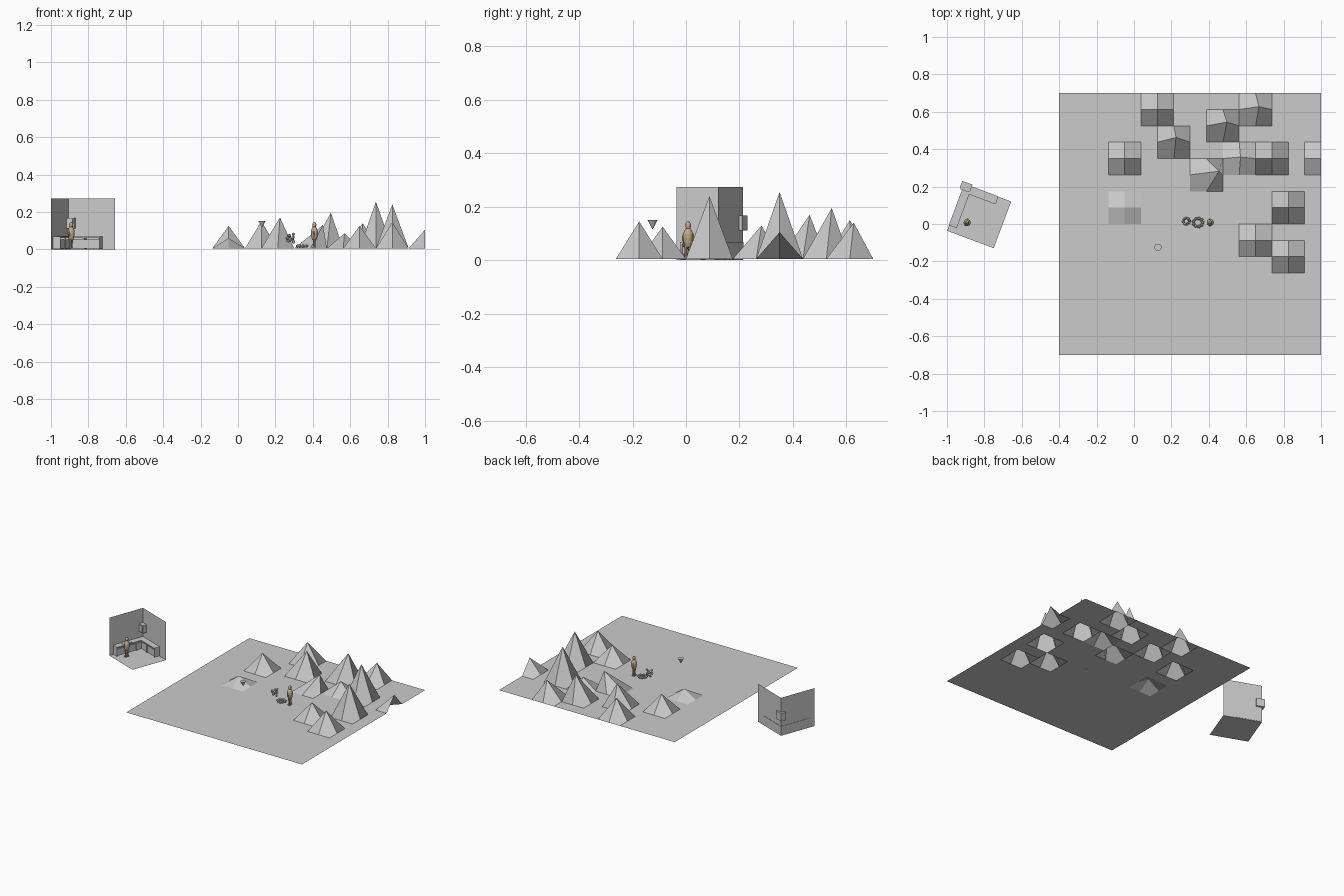
import bpy, bmesh, math, random
from mathutils import Matrix, Vector

if "Cube" in bpy.data.objects:
    bpy.data.objects.remove(bpy.data.objects["Cube"])

random.seed(4)
tan = bpy.data.materials.new("tan")
tan.diffuse_color = (0.55, 0.43, 0.25, 1)
tan.use_nodes = True
tan.node_tree.nodes["Principled BSDF"].inputs["Base Color"].default_value = tan.diffuse_color


def finish(name, bm, mat=None, matrix=None):
    me = bpy.data.meshes.new(name)
    bm.to_mesh(me)
    bm.free()
    ob = bpy.data.objects.new(name, me)
    bpy.context.collection.objects.link(ob)
    if mat:
        me.materials.append(mat)
    if matrix:
        ob.matrix_world = matrix
    return ob


def add_box(bm, x0, x1, y0, y1, z0, z1):
    m = Matrix.Translation(((x0 + x1) / 2, (y0 + y1) / 2, (z0 + z1) / 2))
    m = m @ Matrix.Diagonal((x1 - x0, y1 - y0, z1 - z0, 1))
    bmesh.ops.create_cube(bm, size=1, matrix=m)


def box(name, dims, matrix):
    bm = bmesh.new()
    add_box(bm, *dims)
    return finish(name, bm, None, matrix)


# Terrain: flat grid with single vertices pulled up (column, row, height, dx, dy)
Z = 0.005
peaks = [(4, 12, .125, 0, 0), (4, 9, .06, 0, 0), (6, 15, .15, 0, 0),
         (7, 13, .17, .012, .025), (10, 14, .195, .022, .02),
         (12, 15, .14, .018, .015), (9, 11, .13, .067, .02),
         (11, 12, .085, .007, .008), (13, 12, .255, 0, 0), (16, 12, .105, 0, 0),
         (14, 9, .24, 0, 0), (12, 7, .125, 0, 0), (14, 6, .145, 0, 0)]
bm = bmesh.new()
bmesh.ops.create_grid(bm, x_segments=16, y_segments=16, size=0.7,
                      matrix=Matrix.Translation((0.3, 0, Z)))
verts = {(round((v.co.x + .4) / .0875), round((v.co.y + .7) / .0875)): v for v in bm.verts}
for i, j, h, dx, dy in peaks:
    verts[i, j].co += Vector((dx, dy, h - Z))
finish("terrain", bm)

# Floating marker cone, point down
bm = bmesh.new()
bmesh.ops.create_cone(bm, cap_ends=True, segments=32, radius1=0, radius2=.019, depth=.036,
                      matrix=Matrix.Translation((.128, -.125, .133)))
bmesh.ops.remove_doubles(bm, verts=bm.verts, dist=1e-5)
finish("marker_cone", bm)

# Room: floor and two thin walls, turned on its vertical axis
room = Matrix.Translation((-.828, .042, 0)) @ Matrix.Rotation(math.radians(-20.5), 4, 'Z')
S = .133
bm = bmesh.new()
a, b, c, d = [bm.verts.new(p) for p in ((-S, -S, 0), (S, -S, 0), (S, S, 0), (-S, S, 0))]
e, f, g = [bm.verts.new(p) for p in ((-S, -S, .273), (-S, S, .273), (S, S, .273))]
for quad in ((a, b, c, d), (a, d, f, e), (d, c, g, f)):
    bm.faces.new(quad)
finish("room_shell", bm, None, room)


# Counters with recessed door bays: cabinets run along local x
def counter(name, length, bays, matrix):
    bm = bmesh.new()
    add_box(bm, 0, length, -.043, .002, .06, .068)
    add_box(bm, 0, length, -.002, .002, .004, .06)
    add_box(bm, 0, length, -.036, .002, .004, .052)
    w = length / bays
    for k in range(bays + 1):
        x = min(k * w, length - .006)
        add_box(bm, x, x + .006, -.041, .002, .002, .06)
    finish(name, bm, None, matrix)


counter("back_counter", .193, 2, room @ Matrix.Translation((-S, S, 0)))
counter("left_counter", .235, 3,
        room @ Matrix.Translation((-S, -.102, 0)) @ Matrix.Rotation(math.pi / 2, 4, 'Z'))
box("sink", (-.131, -.098, -.045, .02, .062, .0705), room)

# Cabinet hung in the corner, with a raised door
box("corner_cabinet", (-.15, -.092, .105, .145, .112, .168), room)
box("cabinet_door", (-.145, -.097, .1, .105, .117, .163), room)


# Standing figures: lathed body and head, two legs, two arms
def figure(name, x, y, turn):
    m = Matrix.Translation((x, y, 0)) @ Matrix.Rotation(turn, 4, 'Z')
    profile = [(0, .045), (.011, .05), (.016, .065), (.019, .085), (.0185, .098),
               (.014, .112), (.008, .119), (.0105, .127), (.0105, .136), (.006, .143), (0, .146)]
    bm = bmesh.new()
    ring = [bm.verts.new((r, 0, z)) for r, z in profile]
    edges = [bm.edges.new(p) for p in zip(ring, ring[1:])]
    bmesh.ops.spin(bm, geom=ring + edges, cent=(0, 0, 0), axis=(0, 0, 1),
                   angle=2 * math.pi, steps=12)
    bmesh.ops.remove_doubles(bm, verts=bm.verts, dist=1e-5)
    bmesh.ops.recalc_face_normals(bm, faces=bm.faces)
    finish(name + "_body", bm, tan, m)
    bm = bmesh.new()
    for s in (-1, 1):
        bmesh.ops.create_cone(bm, cap_ends=True, segments=8, radius1=.005, radius2=.007,
                              depth=.05, matrix=Matrix.Translation((0, s * .008, .03)))
        add_box(bm, -.007, .012, s * .008 - .005, s * .008 + .005, .005, .011)
        bmesh.ops.create_icosphere(bm, subdivisions=1, radius=.005,
                                   matrix=Matrix.Translation((.004, s * .018, .082))
                                   @ Matrix.Diagonal((1, 1, 4, 1)))
    finish(name + "_limbs", bm, tan, m)


figure("traveller", .408, .008, math.pi)
figure("cook", -.892, .008, math.radians(160))


# Small rocks: a low ring on the ground and a clump above it
def rock(bm, x, y, z, r):
    m = Matrix.Translation((x, y, z)) @ Matrix.Rotation(random.uniform(0, 6), 4, (1, .4, .6))
    m = m @ Matrix.Diagonal((1, random.uniform(.7, 1), random.uniform(.7, 1), 1))
    bmesh.ops.create_icosphere(bm, subdivisions=1, radius=r, matrix=m)


bm = bmesh.new()
for k in range(9):
    t = 2 * math.pi * k / 9
    rock(bm, .342 + .025 * math.cos(t), .008 + .022 * math.sin(t), .017, .011)
finish("rock_ring", bm)
bm = bmesh.new()
for k in range(9):
    t = 2.4 * k
    rock(bm, .28 + .017 * math.cos(t), .015 + .016 * math.sin(t), .04 + .005 * k, .011)
finish("rock_clump", bm)
